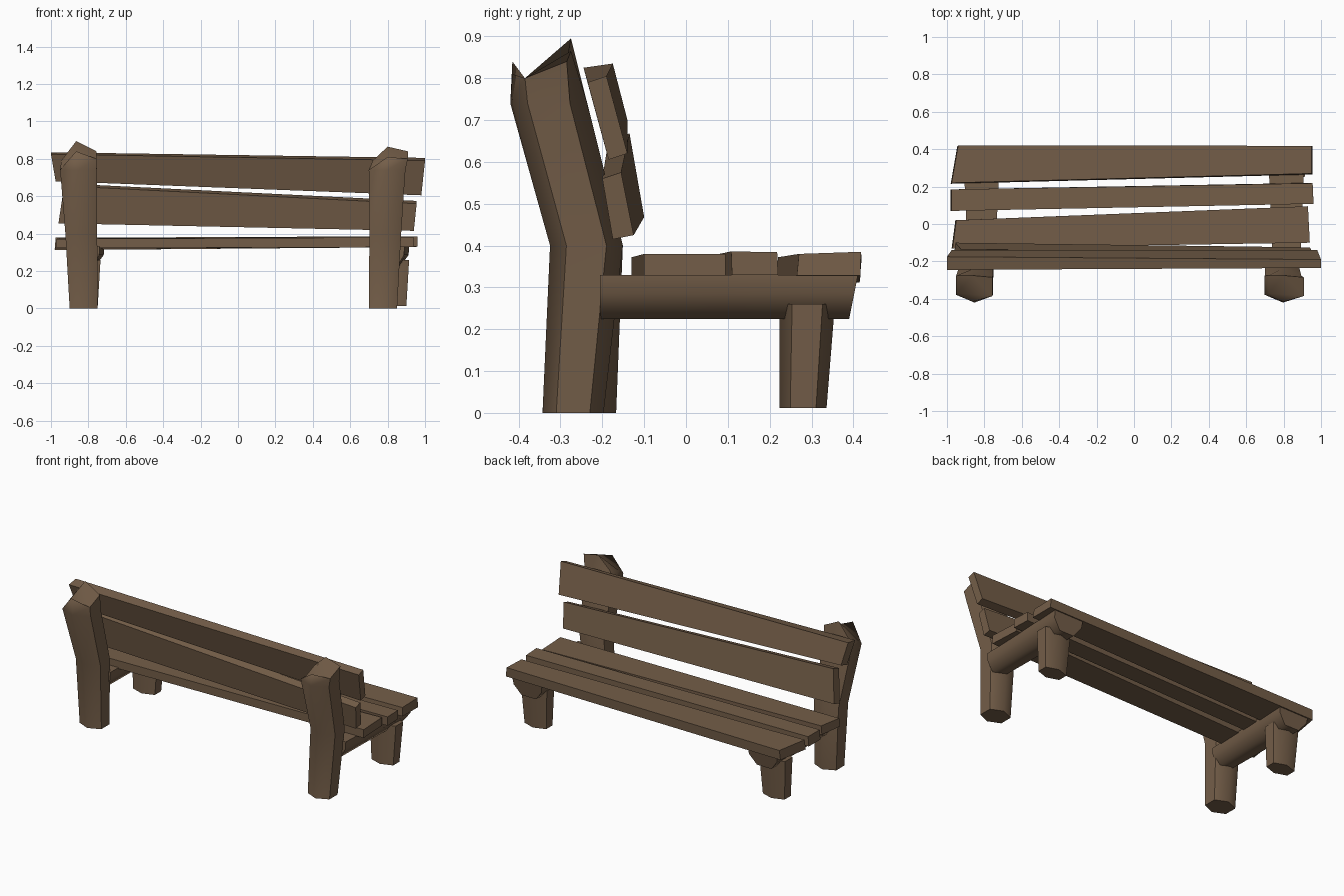
import bpy, math

if "Cube" in bpy.data.objects:
    bpy.data.objects.remove(bpy.data.objects["Cube"])

wood = bpy.data.materials.new("brown wood")
wood.diffuse_color = (0.175, 0.112, 0.066, 1)
wood.use_nodes = True
wood.node_tree.nodes["Principled BSDF"].inputs["Base Color"].default_value = wood.diffuse_color


def loft(name, rings, angle=65):
    """Skin rings of equal point count and cap both ends."""
    n = len(rings[0])
    verts = [p for r in rings for p in r]
    faces = [list(range(n))[::-1], list(range((len(rings) - 1) * n, len(rings) * n))]
    for k in range(len(rings) - 1):
        for i in range(n):
            j = (i + 1) % n
            faces.append([k * n + i, k * n + j, (k + 1) * n + j, (k + 1) * n + i])
    me = bpy.data.meshes.new(name)
    me.from_pydata(verts, [], faces)
    ob = bpy.data.objects.new(name, me)
    bpy.context.collection.objects.link(ob)
    me.materials.append(wood)
    bpy.ops.object.select_all(action='DESELECT')
    ob.select_set(True)
    bpy.context.view_layer.objects.active = ob
    bpy.ops.object.mode_set(mode='EDIT')
    bpy.ops.mesh.select_all(action='SELECT')
    bpy.ops.mesh.normals_make_consistent(inside=False)
    bpy.ops.object.mode_set(mode='OBJECT')
    bpy.ops.object.shade_smooth_by_angle(angle=math.radians(angle))
    return ob


def hexring(cx, hw, cy, hd, z):
    """Six-sided ring with its points at the front and back."""
    return [(cx + hw * a, cy + hd * b, z) for a, b in
            ((0, -1), (1, -.55), (1, .55), (0, 1), (-1, .55), (-1, -.55))]


# Bent back posts with gabled tops
for side, x, dy, ridge in (("left", 0, .015, .895), ("right", 1.65, -.015, .865)):
    top = [(-.865 + x, -.415, ridge - .055), (-.757 + x, -.385, .80), (-.757 + x, -.285, .84),
           (-.865 + x, -.275, ridge), (-.945 + x, -.275, .79), (-.945 + x, -.37, .75)]
    if side == "right":
        top = [(px + .015 * (px > .7), py, pz) for px, py, pz in top]
    loft("back_post_" + side, [
        hexring(-.825 + x * .97, .075, -.255 + dy, .073, 0),
        hexring(-.838 + x * .985, .085, -.238, .087, .40),
        hexring(-.853 + x, .098, -.328, .092, .74),
        top])

# Front legs
for side, s in (("left", -1), ("right", 1)):
    loft("front_leg_" + side, [
        hexring(s * .825, .075, .28, .056, .012),
        hexring(s * .825, .090, .29, .066, .26)])

# Seat bearers: flat top, rounded belly
SECTION = ((-1, .33), (1, .33), (.97, .285), (.5, .225), (-.5, .225), (-.97, .285))
for side, s in (("left", -1), ("right", 1)):
    rings = []
    for y, hw, slant in ((-.205, .075, 0), (.10, .085, 0), (.385, .10, 1)):
        rings.append([(s * .815 + hw * a, y + slant * (z - .2) * .2, z) for a, z in SECTION])
    loft("seat_bearer_" + side, rings)

# Rough planks: each end is back-bottom, front-bottom, front-top, back-top
PLANKS = {
    "seat_plank_front": (
        [(-.98, .215, .312), (-.945, .415, .312), (-.94, .42, .372), (-.975, .22, .372)],
        [(.955, .265, .328), (.955, .417, .328), (.95, .418, .385), (.95, .27, .380)]),
    "seat_plank_middle": (
        [(-.98, .07, .318), (-.98, .185, .318), (-.975, .185, .378), (-.975, .07, .378)],
        [(.96, .11, .330), (.955, .22, .330), (.955, .218, .384), (.96, .108, .386)]),
    "seat_plank_back": (
        [(-.975, -.13, .322), (-.955, .02, .322), (-.95, .02, .376), (-.97, -.13, .372)],
        [(.94, -.10, .328), (.93, .095, .328), (.93, .095, .380), (.94, -.10, .380)]),
    "back_plank_upper": (
        [(-.975, -.20, .68), (-.975, -.14, .70), (-1, -.175, .835), (-1, -.245, .825)],
        [(.98, -.185, .605), (.98, -.14, .62), (1, -.19, .805), (1, -.235, .79)]),
    "back_plank_lower": (
        [(-.96, -.15, .455), (-.955, -.10, .468), (-.925, -.135, .668), (-.93, -.185, .655)],
        [(.94, -.175, .415), (.94, -.125, .425), (.955, -.155, .575), (.955, -.20, .56)]),
}
for name, ends in PLANKS.items():
    loft(name, ends, 40)
